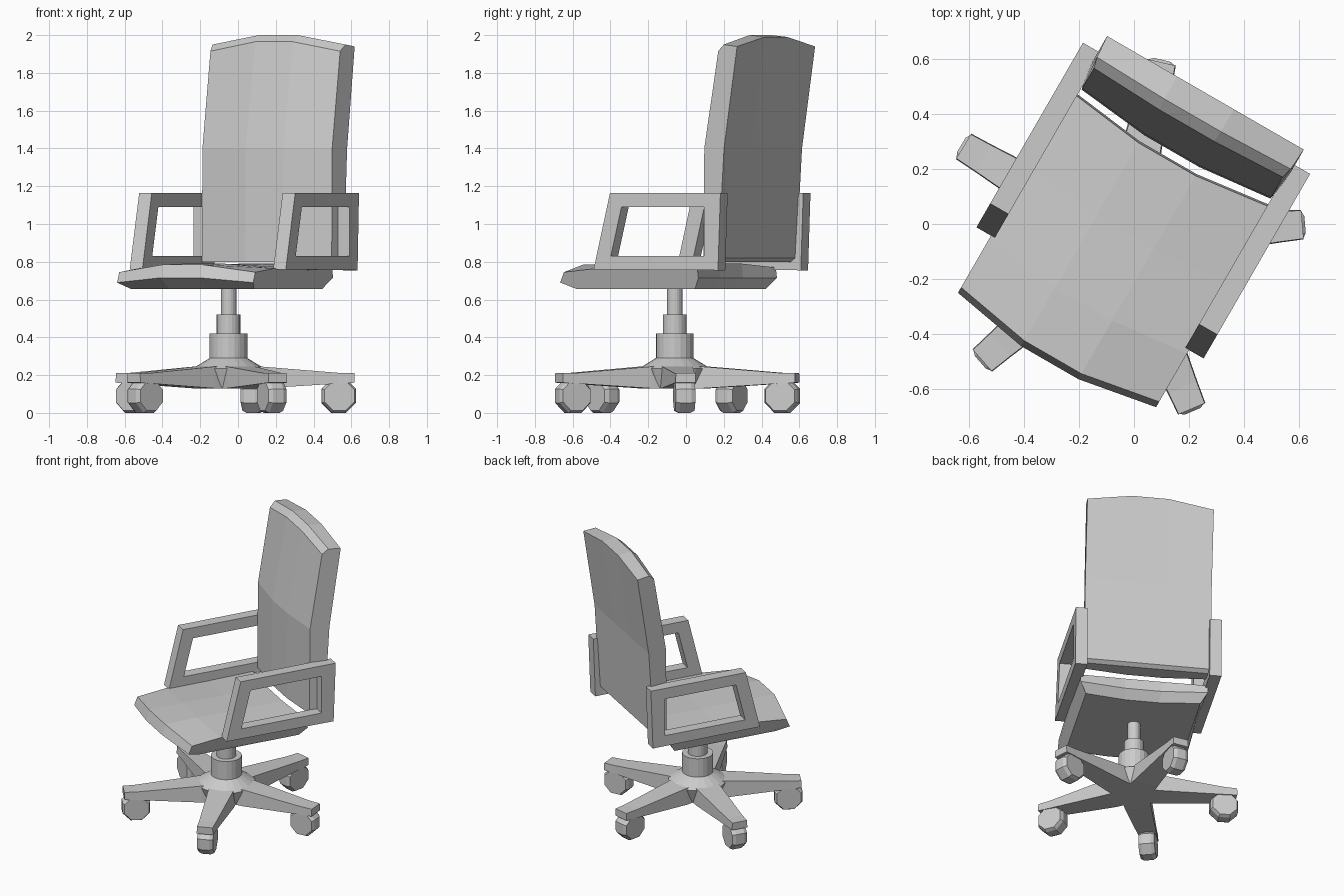
import bpy, bmesh
from math import radians, cos, sin, pi
from mathutils import Matrix

if "Cube" in bpy.data.objects:
    bpy.data.objects.remove(bpy.data.objects["Cube"])

PIVOT = Matrix.Translation((-0.05, -0.06, 0))
UPPER = PIVOT @ Matrix.Rotation(radians(-30), 4, 'Z')   # swivelled seat frame


def finish(bm, name, matrix):
    bmesh.ops.recalc_face_normals(bm, faces=bm.faces)
    me = bpy.data.meshes.new(name)
    bm.to_mesh(me)
    bm.free()
    ob = bpy.data.objects.new(name, me)
    ob.matrix_world = matrix
    bpy.context.collection.objects.link(ob)
    return ob


def loft(name, sections, matrix, caps=True):
    """Skin a list of closed rings; without caps the last joins the first."""
    bm = bmesh.new()
    rings = [[bm.verts.new(p) for p in s] for s in sections]
    pairs = list(zip(rings, rings[1:]))
    if caps:
        bm.faces.new(rings[0])
        bm.faces.new(rings[-1])
    else:
        pairs.append((rings[-1], rings[0]))
    for a, b in pairs:
        n = len(a)
        for i in range(n):
            j = (i + 1) % n
            bm.faces.new((a[i], a[j], b[j], b[i]))
    return finish(bm, name, matrix)


def lathe(name, profile, n, matrix):
    rings = [[(r * cos(2 * pi * i / n), r * sin(2 * pi * i / n), z) for i in range(n)]
             for r, z in profile]
    return loft(name, rings, matrix)


# Seat: side profile swept across, bowed forward and crowned in the middle
def seat_section(u, mid):
    f = 0.053 if mid else 0.0
    pts = [(1.0, -0.437 - f, 0.785 if mid else 0.745),
           (1.0, -0.235 - f * 0.6, 0.79 if mid else 0.765),
           (1.0, 0.065 - f * 0.6, 0.785 if mid else 0.765),
           (1.0, 0.378 - f * 0.7, 0.79 if mid else 0.77),
           (1.0, 0.385 - f * 0.7, 0.715),
           (0.9, 0.34 - f * 0.7, 0.655),
           (0.9, -0.38 - f, 0.655),
           (1.0, -0.46 - f, 0.715 if mid else 0.69)]
    return [(u * s, v, z) for s, v, z in pts]


loft("seat", [seat_section(u, abs(u) < 0.2) for u in (-0.416, -0.12, 0.12, 0.416)], UPPER)


# Backrest: kinked profile, bowed front and arched top
def back_section(u, mid):
    b = 0.03 if mid else 0.0
    c = 0.05 if mid else 0.0
    pts = [(0.96, 0.405 - b, 0.80), (0.96, 0.41 - b, 1.40),
           (0.96, 0.495 - b * 0.4, 1.915 + c), (0.985, 0.535 - b * 0.3, 1.95 + c),
           (1.0, 0.62, 1.94 + c), (1.0, 0.54, 1.40), (1.0, 0.505, 0.82),
           (1.0, 0.48, 0.80)]
    return [(u * s, v, z) for s, v, z in pts]


loft("backrest", [back_section(u, abs(u) < 0.2) for u in (-0.413, -0.12, 0.12, 0.413)], UPPER)

# Armrests: open slanted frames
outer = [(-0.22, 0.76), (-0.12, 1.165), (0.555, 1.165), (0.54, 0.755)]
inner = [(-0.115, 0.83), (-0.05, 1.09), (0.455, 1.09), (0.455, 0.83)]
for side, label in ((-1, "left"), (1, "right")):
    a, b = 0.40 * side, 0.477 * side
    loft(label + "_armrest",
         [[(u, v, z) for v, z in loop]
          for u, loop in ((a, outer), (b, outer), (b, inner), (a, inner))],
         UPPER, caps=False)

# Gas column in three steps, and the hub cone
for name, profile in (("column_lower", [(0.1, 0.28), (0.1, 0.42)]),
                      ("column_middle", [(0.063, 0.40), (0.063, 0.52)]),
                      ("column_upper", [(0.041, 0.50), (0.041, 0.67)]),
                      ("hub", [(0.15, 0.13), (0.19, 0.235), (0.1, 0.29)])):
    for_round = lathe(name, profile, 20, PIVOT)

# Five legs, each with a faceted caster
for k in range(5):
    m = PIVOT @ Matrix.Rotation(radians(5 + 72 * k), 4, 'Z')
    sections = []
    for r, w, z0, z1 in ((0.0, 0.09, 0.13, 0.245), (0.17, 0.085, 0.13, 0.245),
                         (0.58, 0.058, 0.155, 0.212), (0.665, 0.054, 0.16, 0.21)):
        sections.append([(r, -w, z0), (r, w, z0), (r, w * 0.95, z1), (r, -w * 0.95, z1)])
    loft("leg_%d" % (k + 1), sections, m)
    wheel = m @ Matrix.Translation((0.585, 0, 0.09)) @ Matrix.Rotation(pi / 2, 4, 'X') \
        @ Matrix.Rotation(pi / 8, 4, 'Z')
    lathe("caster_%d" % (k + 1),
          [(0.085, -0.052), (0.097, -0.03), (0.097, 0.03), (0.085, 0.052)], 8, wheel)
